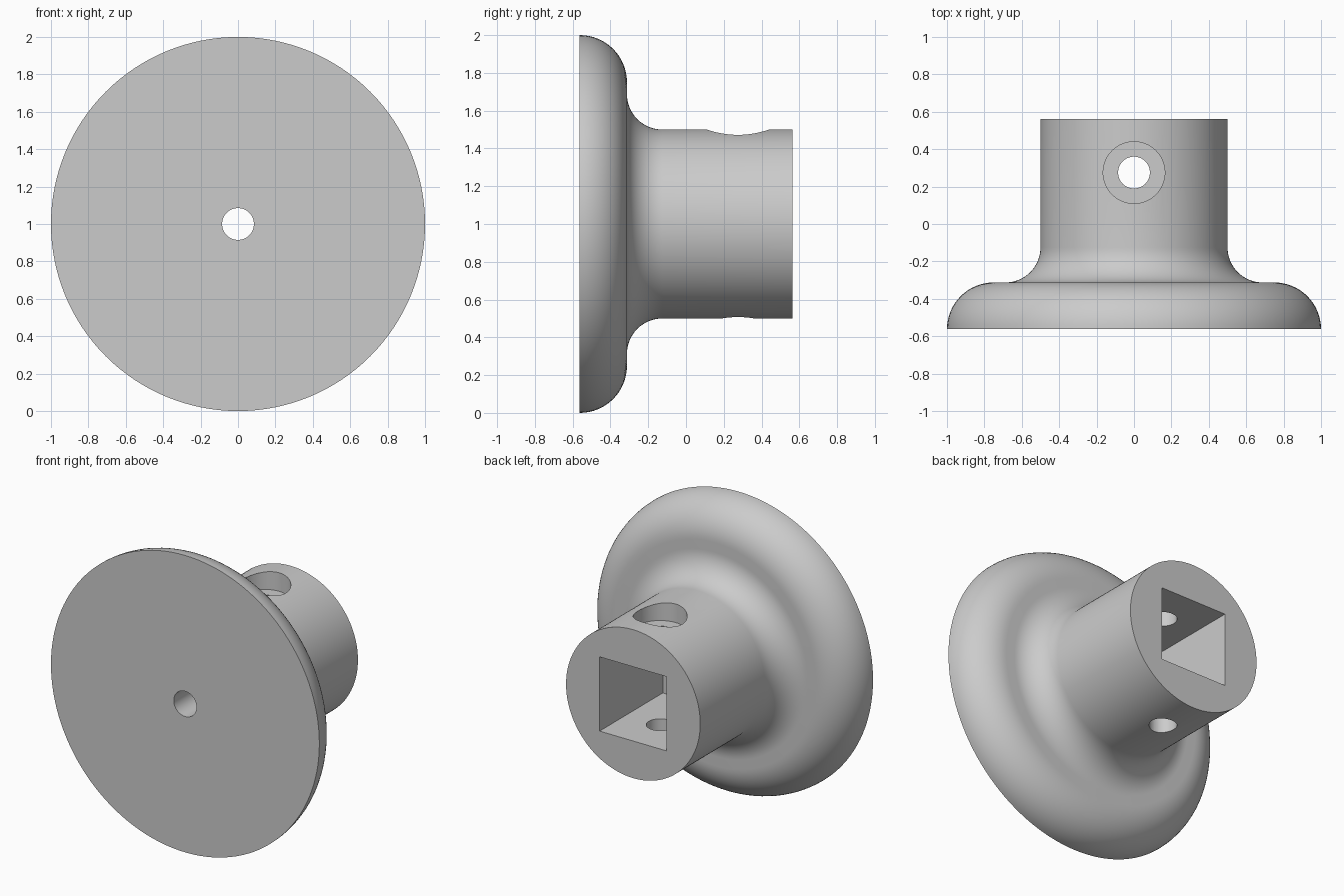
import bpy
import bmesh
from math import cos, sin, pi
from mathutils import Matrix, Vector

if "Cube" in bpy.data.objects:
    bpy.data.objects.remove(bpy.data.objects["Cube"])

FRONT, BACK = -0.5625, 0.5625
DISC_R, BARREL_R, BORE_R = 1.0, 0.5, 0.085
RIM, FILLET = 0.25, 0.1875
SHOULDER = FRONT + RIM
SCREW_Y = 0.275

grey = bpy.data.materials.new("plain grey")
grey.use_nodes = True
colour = (0.6, 0.6, 0.6, 1)
grey.diffuse_color = colour
grey.node_tree.nodes["Principled BSDF"].inputs["Base Color"].default_value = colour


def make_object(name, bm):
    bmesh.ops.recalc_face_normals(bm, faces=bm.faces)
    mesh = bpy.data.meshes.new(name)
    bm.to_mesh(mesh)
    bm.free()
    mesh.materials.append(grey)
    obj = bpy.data.objects.new(name, mesh)
    bpy.context.collection.objects.link(obj)
    return obj


def arc(r, y, radius, start, end, steps=16):
    """Arc of (radius, y) profile points about a centre."""
    angles = [start + (end - start) * i / steps for i in range(steps + 1)]
    return [(r + radius * cos(a), y + radius * sin(a)) for a in angles]


def cylinder_cutter(name, radius, start, end):
    start, end = Vector(start), Vector(end)
    axis = end - start
    turn = axis.to_track_quat("Z", "Y").to_matrix().to_4x4()
    bm = bmesh.new()
    bmesh.ops.create_cone(bm, cap_ends=True, segments=64, radius1=radius,
                          radius2=radius, depth=axis.length,
                          matrix=Matrix.Translation((start + end) / 2) @ turn)
    return make_object(name, bm)


def box_cutter(name, low, high):
    low, high = Vector(low), Vector(high)
    bm = bmesh.new()
    bmesh.ops.create_cube(bm, size=1, matrix=Matrix.Translation((low + high) / 2)
                          @ Matrix.Diagonal((*(high - low), 1)))
    return make_object(name, bm)


# Knob body: rounded disc, concave fillet and barrel turned about the y axis
profile = arc(DISC_R - RIM, FRONT, RIM, 0, pi / 2)
profile += arc(BARREL_R + FILLET, SHOULDER + FILLET, FILLET, -pi / 2, -pi)
profile.append((BARREL_R, BACK))
segments = 128
bm = bmesh.new()
rings = [[bm.verts.new((r * cos(2 * pi * i / segments), y,
                        1 + r * sin(2 * pi * i / segments)))
          for i in range(segments)] for r, y in profile]
for a, b in zip(rings, rings[1:]):
    for i in range(segments):
        j = (i + 1) % segments
        bm.faces.new((a[i], a[j], b[j], b[i]))
bm.faces.new(rings[0])
bm.faces.new(rings[-1])
knob = make_object("knob_body", bm)

# Square socket, axial bore, cross bore and screw head recess
cutters = [
    box_cutter("socket_cutter", (-0.25, -0.11, 0.75), (0.25, 0.7, 1.25)),
    cylinder_cutter("axial_bore_cutter", BORE_R, (0, -0.7, 1), (0, 0.1, 1)),
    cylinder_cutter("cross_bore_cutter", BORE_R, (0, SCREW_Y, 0.4), (0, SCREW_Y, 1.6)),
    cylinder_cutter("screw_recess_cutter", 0.165, (0, SCREW_Y, 1.375), (0, SCREW_Y, 1.6)),
]
bpy.ops.object.select_all(action="DESELECT")
knob.select_set(True)
bpy.context.view_layer.objects.active = knob
for cutter in cutters:
    cut = knob.modifiers.new(cutter.name, "BOOLEAN")
    cut.operation = "DIFFERENCE"
    cut.solver = "EXACT"
    cut.object = cutter
    bpy.ops.object.modifier_apply(modifier=cut.name)
    bpy.data.objects.remove(cutter)

bpy.ops.object.shade_smooth_by_angle(angle=pi / 6)
